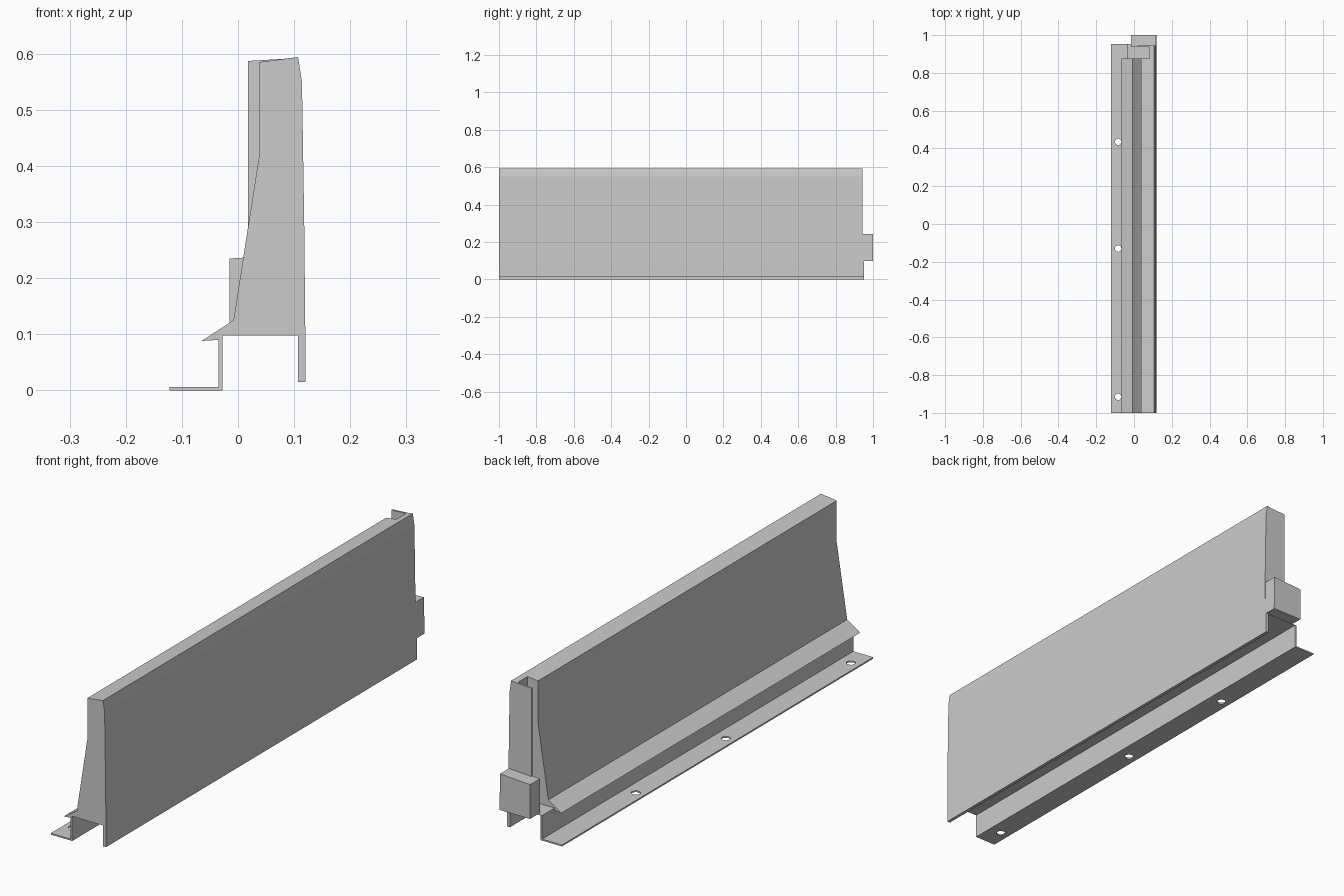
import bpy, bmesh
from mathutils import Matrix

if "Cube" in bpy.data.objects:
    bpy.data.objects.remove(bpy.data.objects["Cube"])


def extrude(name, profile, y0, y1):
    """Extrude an x-z outline along y."""
    bm = bmesh.new()
    face = bm.faces.new([bm.verts.new((x, y0, z)) for x, z in profile])
    ext = bmesh.ops.extrude_face_region(bm, geom=[face])
    verts = [v for v in ext["geom"] if isinstance(v, bmesh.types.BMVert)]
    bmesh.ops.translate(bm, verts=verts, vec=(0, y1 - y0, 0))
    bmesh.ops.recalc_face_normals(bm, faces=bm.faces)
    mesh = bpy.data.meshes.new(name)
    bm.to_mesh(mesh)
    bm.free()
    obj = bpy.data.objects.new(name, mesh)
    bpy.context.collection.objects.link(obj)
    return obj


BODY_END, WALL_END, RAIL_END = 0.875, 0.944, 0.952
FRONT = [(0.107, 0.594), (0.114, 0.55), (0.118, 0.3), (0.12, 0.1)]

# Main barrier body with sloped back and drip lip
extrude("barrier_body", [(-0.065, 0.088), (-0.008, 0.125), (0.038, 0.42), (0.038, 0.585)]
        + FRONT + [(-0.028, 0.1), (-0.035, 0.09)], -1, BODY_END)

# Outer wall carried past the slot, and the skirt below it
extrude("slot_wall", [(0.083, 0.1), (0.083, 0.591)] + FRONT, BODY_END, WALL_END)
extrude("front_skirt", [(0.107, 0.015), (0.12, 0.015), (0.12, 0.1), (0.107, 0.1)], -1, RAIL_END)

# Slot floor and upright plate closing the slot
extrude("base_plate", [(-0.03, 0.098), (0.108, 0.098), (0.108, 0.1), (-0.03, 0.1)], -1, RAIL_END)
extrude("end_plate", [(0.018, 0.1), (0.018, 0.587), (0.083, 0.591), (0.083, 0.1)], 0.936, WALL_END)

# Connector block on the end
extrude("connector_block", [(-0.015, 0.099), (-0.015, 0.235), (0.117, 0.243), (0.119, 0.099)],
        0.938, 1.0)

# L-shaped mounting rail with bolt holes
rail = extrude("mounting_rail", [(-0.122, 0), (-0.028, 0), (-0.028, 0.1), (-0.035, 0.1),
                                 (-0.035, 0.006), (-0.122, 0.006)], -1, RAIL_END)
bm = bmesh.new()
for y in (-0.915, -0.13, 0.435):
    bmesh.ops.create_cone(bm, cap_ends=True, segments=24, radius1=0.017, radius2=0.017,
                          depth=0.05, matrix=Matrix.Translation((-0.084, y, 0)))
mesh = bpy.data.meshes.new("bolt_hole_cutter")
bm.to_mesh(mesh)
bm.free()
cutter = bpy.data.objects.new("bolt_hole_cutter", mesh)
bpy.context.collection.objects.link(cutter)
cutter.hide_render = True
mod = rail.modifiers.new("bolt_holes", "BOOLEAN")
mod.operation = "DIFFERENCE"
mod.solver = "EXACT"
mod.object = cutter
bpy.context.view_layer.objects.active = rail
bpy.ops.object.modifier_apply(modifier=mod.name)
bpy.data.objects.remove(cutter)
